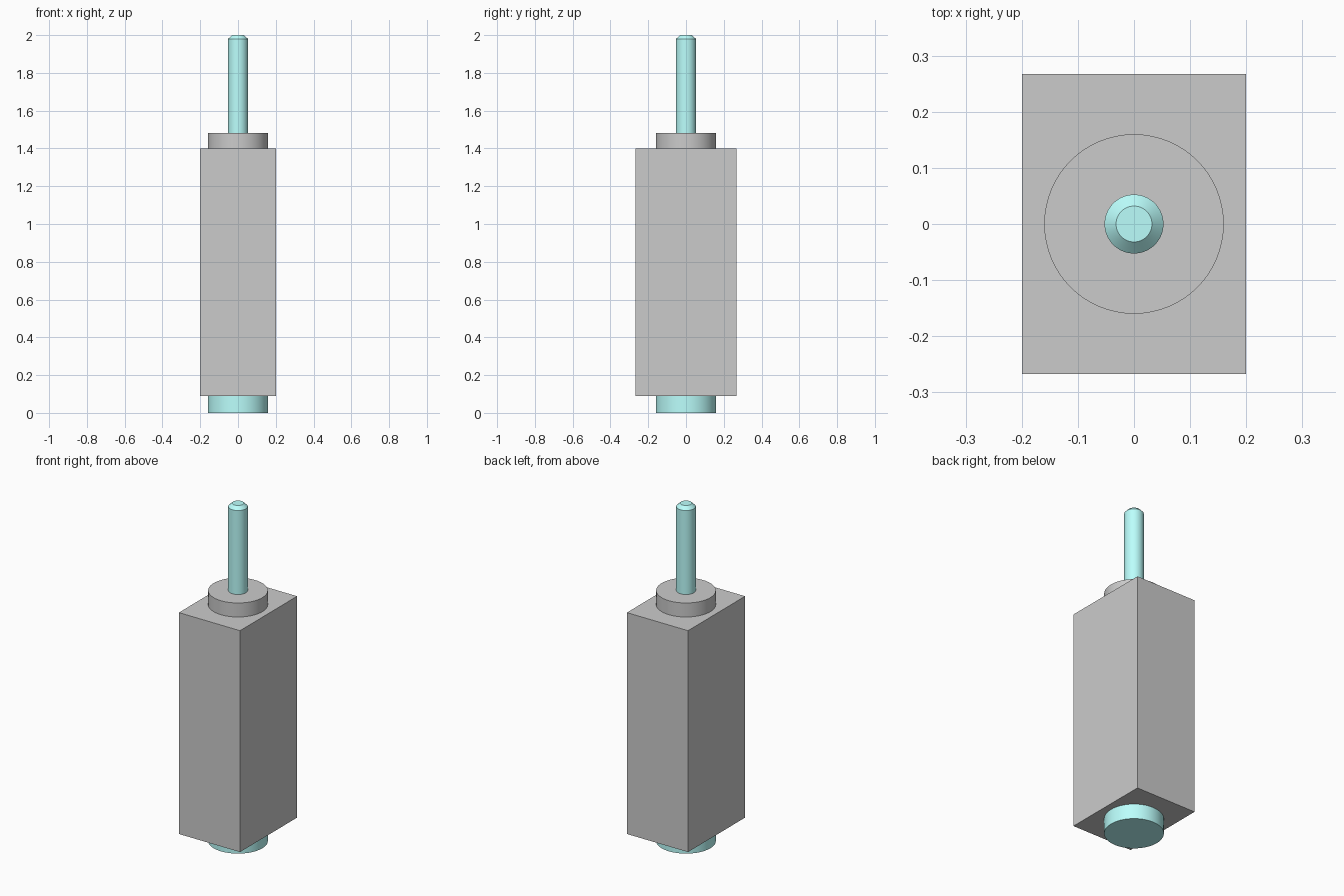
import bpy
import math

if "Cube" in bpy.data.objects:
    bpy.data.objects.remove(bpy.data.objects["Cube"])

teal = bpy.data.materials.new("teal")
teal.diffuse_color = (0.5, 1.0, 0.98, 1.0)
teal.use_nodes = True
teal.node_tree.nodes["Principled BSDF"].inputs["Base Color"].default_value = teal.diffuse_color


def lathe(name, profile, material=None, sides=64):
    """Closed solid of revolution from (radius, z) rings, capped at both ends."""
    verts = [(r * math.cos(2 * math.pi * i / sides), r * math.sin(2 * math.pi * i / sides), z)
             for r, z in profile for i in range(sides)]
    faces = [(k * sides + i, k * sides + (i + 1) % sides,
              (k + 1) * sides + (i + 1) % sides, (k + 1) * sides + i)
             for k in range(len(profile) - 1) for i in range(sides)]
    faces.append(tuple(reversed(range(sides))))
    last = (len(profile) - 1) * sides
    faces.append(tuple(range(last, last + sides)))
    mesh = bpy.data.meshes.new(name)
    mesh.from_pydata(verts, [], faces)
    obj = bpy.data.objects.new(name, mesh)
    bpy.context.collection.objects.link(obj)
    if material:
        mesh.materials.append(material)
    bpy.ops.object.select_all(action="DESELECT")
    obj.select_set(True)
    bpy.context.view_layer.objects.active = obj
    bpy.ops.object.shade_smooth_by_angle(angle=math.radians(30))
    return obj


# Rectangular housing
bpy.ops.mesh.primitive_cube_add(size=1, location=(0, 0, 0.745))
housing = bpy.context.object
housing.name = "housing"
housing.scale = (0.4, 0.534, 1.31)
bpy.ops.object.transform_apply(location=False, rotation=False, scale=True)

# Round collar on top and plug underneath
lathe("top_collar", [(0.16, 1.40), (0.16, 1.483)])
lathe("bottom_plug", [(0.16, 0.0), (0.16, 0.09)], teal)

# Plunger rod with chamfered tip
lathe("plunger_rod", [(0.0525, 1.483), (0.0525, 1.98), (0.032, 2.0)], teal)
